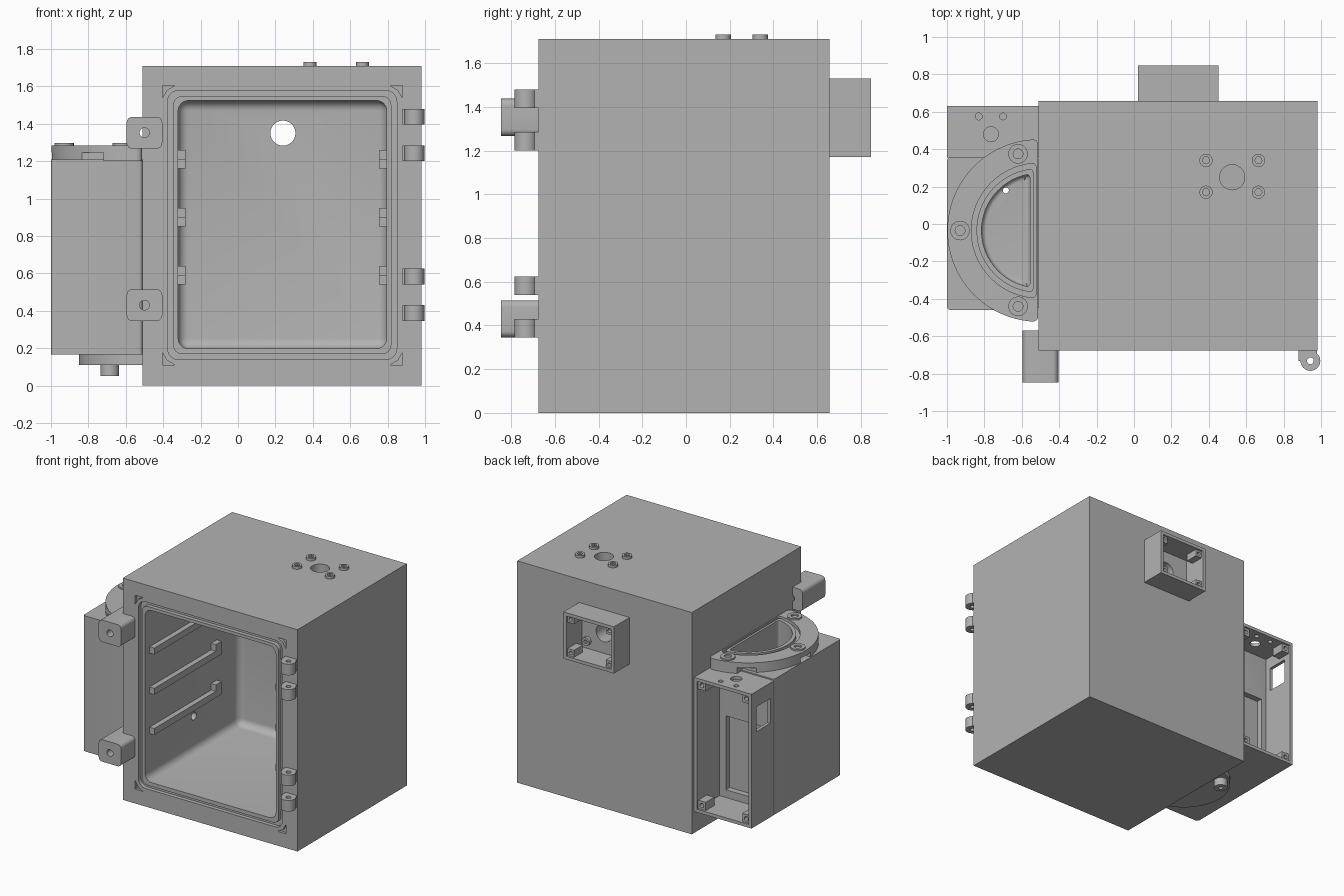
import bpy, bmesh, math
from mathutils import Vector

cube = bpy.data.objects.get("Cube")
if cube:
    bpy.data.objects.remove(cube)

grey = bpy.data.materials.new("plain_grey")
grey.use_nodes = True
GREY = (0.45, 0.45, 0.45, 1)
grey.diffuse_color = GREY
grey.node_tree.nodes["Principled BSDF"].inputs["Base Color"].default_value = GREY
parts = []


def finish(name, bm):
    bmesh.ops.recalc_face_normals(bm, faces=bm.faces)
    mesh = bpy.data.meshes.new(name)
    bm.to_mesh(mesh)
    bm.free()
    mesh.materials.append(grey)
    ob = bpy.data.objects.new(name, mesh)
    bpy.context.collection.objects.link(ob)
    parts.append(ob)
    return ob


def round_edges(bm, edges, radius):
    bmesh.ops.bevel(bm, geom=edges, offset=radius, segments=6, profile=0.5, affect='EDGES')


def box(name, x, y, z, radius=0, axis=None):
    """Box from three ranges; rounds the edges along one axis, or all of them."""
    bm = bmesh.new()
    bmesh.ops.create_cube(bm, size=1)
    for v in bm.verts:
        v.co = Vector([r[0] if c < 0 else r[1] for c, r in zip(v.co, (x, y, z))])
    if radius:
        round_edges(bm, [e for e in bm.edges if axis is None or
                         abs((e.verts[0].co - e.verts[1].co).normalized()[axis]) > 0.9], radius)
    return finish(name, bm)


def cyl(name, a, b, radius, lo, hi, axis=2, sides=40):
    """Cylinder along an axis; a and b are the other two coordinates in order."""
    bm = bmesh.new()
    ring = []
    for i in range(sides):
        t = 2 * math.pi * i / sides
        p = [a + radius * math.cos(t), b + radius * math.sin(t)]
        p.insert(axis, lo)
        ring.append(bm.verts.new(p))
    face = bm.faces.new(ring)
    extrude(bm, face, axis, hi - lo)
    return finish(name, bm)


def extrude(bm, face, axis, length):
    new = bmesh.ops.extrude_face_region(bm, geom=[face], use_keep_orig=True)
    move = Vector((0, 0, 0))
    move[axis] = length
    bmesh.ops.translate(bm, vec=move, verts=[g for g in new["geom"] if isinstance(g, bmesh.types.BMVert)])


CX, CY = -0.51, -0.035   # axis of the half-round side tank


def half_disc(name, radius, flat, lo, hi, corner=0, floor=0):
    """D-shaped prism, flat towards the cabinet, with rounded corners and floor."""
    bm = bmesh.new()
    half = math.acos((CX - flat) / radius)
    ring = []
    for i in range(49):
        t = math.pi - half + 2 * half * i / 48
        ring.append(bm.verts.new((CX + radius * math.cos(t), CY + radius * math.sin(t), lo)))
    extrude(bm, bm.faces.new(ring), 2, hi - lo)
    bmesh.ops.recalc_face_normals(bm, faces=bm.faces)
    if corner:
        round_edges(bm, [e for e in bm.edges if abs(e.verts[0].co.z - e.verts[1].co.z) > 0.001
                         and e.calc_face_angle(0) > 0.6], corner)
    if floor:
        round_edges(bm, [e for e in bm.edges if all(abs(v.co.z - lo) < 1e-5 for v in e.verts)], floor)
    return finish(name, bm)


def cut(target, *cutters, keep=False):
    for c in cutters:
        mod = target.modifiers.new("cut", 'BOOLEAN')
        mod.operation, mod.solver, mod.object = 'DIFFERENCE', 'EXACT', c
    bpy.context.view_layer.update()
    deps = bpy.context.evaluated_depsgraph_get()
    mesh = bpy.data.meshes.new_from_object(target.evaluated_get(deps))
    target.modifiers.clear()
    target.data = mesh
    if not keep:
        drop(*cutters)
    return target


def drop(*cutters):
    for c in cutters:
        parts.remove(c)
        bpy.data.objects.remove(c)


# Cabinet with rounded chamber
FRONT, BACK = -0.675, 0.657
cabinet = box("cabinet", (-0.51, 0.98), (FRONT, BACK), (0, 1.71))
cut(cabinet, box("chamber", (-0.32, 0.795), (-0.9, 0.47), (0.198, 1.524), 0.055))

# Door seal groove around the opening
groove = box("groove", (-0.377, 0.849), (-0.8, FRONT + 0.03), (0.139, 1.578), 0.06, 1)
cut(groove, box("core", (-0.347, 0.82), (-0.9, 0), (0.168, 1.548), 0.05, 1))
cut(cabinet, groove)

# Triangular corner recesses
for x, sx in ((-0.405, 1), (0.88, -1)):
    for z, sz in ((0.11, 1), (1.605, -1)):
        bm = bmesh.new()
        tri = [(x, z), (x + sx * 0.068, z), (x + sx * 0.025, z + sz * 0.025), (x, z + sz * 0.068)]
        extrude(bm, bm.faces.new([bm.verts.new((a, FRONT - 0.1, b)) for a, b in tri]), 1, 0.12)
        cut(cabinet, finish("corner", bm))

# Ports through back, roof and side wall
cut(cabinet, cyl("back_port", 0.24, 1.35, 0.067, 0.3, 0.8, 1),
    cyl("roof_port", 0.525, 0.25, 0.067, 1.4, 1.8))
side_port = cyl("side_port", -0.08, 0.47, 0.03, -0.6, -0.25, 0)
cut(cabinet, side_port, keep=True)
cut(cabinet, cyl("cable_screw_hole", 0.38, 1.256, 0.015, 0.62, 0.8, 1))

# Shelf rails with end stops
for side, x in (("left", (0.753, 0.82)), ("right", (-0.345, -0.28))):
    for z in (0.54, 0.85, 1.16):
        box("shelf_rail_" + side, x, (-0.62, 0.2), (z, z + 0.05))
        box("shelf_stop_" + side, x, (0.13, 0.2), (z + 0.05, z + 0.1))

# Roof bolts
for x in (0.385, 0.665):
    for y in (0.17, 0.34):
        cut(cyl("roof_bolt", x, y, 0.035, 1.70, 1.73),
            cyl("socket", x, y, 0.02, 1.715, 1.8, sides=6))

# Hinge knuckles
for z in (0.345, 0.54, 1.2, 1.395):
    pin = cyl("pin", 0.943, -0.732, 0.018, z - 0.1, z + 0.2)
    knuckle = cyl("hinge_knuckle", 0.943, -0.732, 0.053, z, z + 0.085)
    leaf = box("hinge_leaf", (0.88, 0.978), (-0.732, FRONT + 0.005), (z, z + 0.085))
    cut(knuckle, pin, keep=True)
    cut(leaf, pin)

# Latch lugs
for z in (0.43, 1.352):
    lug = box("latch_lug", (-0.595, -0.405), (-0.847, -0.57), (z - 0.085, z + 0.085), 0.03, 1)
    cut(lug, cyl("lug_hole", -0.5, z, 0.026, -1, -0.4, 1),
        box("cabinet_gap", (-0.51, 0), (FRONT, 0), (z - 0.2, z + 0.2)))


def open_box(name, x, z, y, wall, post, recess):
    """Box open to the back with drilled corner posts."""
    shell = box(name, x, y, z)
    cut(shell, box("inside", (x[0] + wall, x[1] - wall), (y[0] - 0.1 if recess else y[0] + 0.02, y[1] + 0.1),
                   (z[0] + wall, z[1] - wall)))
    for px in (x[0] + wall + post / 2, x[1] - wall - post / 2):
        for pz in (z[0] + wall + post / 2, z[1] - wall - post / 2):
            h = post / 2 + 0.004
            leg = box(name + "_post", (px - h, px + h), (y[1] - 0.12, y[1] - 0.015), (pz - h, pz + h))
            cut(leg, cyl("hole", px, pz, post * 0.27, y[1] - 0.08, y[1] + 0.1, 1, 24))
    return shell


# Rear junction box with cable screw
open_box("junction_box", (0.022, 0.452), (1.17, 1.53), (BACK, 0.847), 0.025, 0.05, True)
cut(cyl("cable_screw", 0.38, 1.256, 0.032, BACK - 0.01, BACK + 0.025, 1),
    cyl("socket", 0.38, 1.256, 0.015, BACK, BACK + 0.1, 1, 6))

# Electronics box on the side
case = open_box("electronics_box", (-1, -0.51), (0.165, 1.2), (0.355, 0.63), 0.025, 0.06, True)
cut(case, box("window", (-1.1, -0.9), (0.40, 0.57), (0.89, 1.08)),
    cyl("hole", -0.83, 0.575, 0.018, 1.1, 1.3), cyl("hole", -0.70, 0.575, 0.018, 1.1, 1.3),
    cyl("hole", -0.765, 0.48, 0.04, 1.1, 1.3))

# Side tank housing, flange and drain
tank = box("tank_housing", (-1, -0.51), (-0.46, 0.356), (0.165, 1.21), 0.02, 2)
flange = half_disc("tank_flange", 0.488, -0.512, 1.2, 1.285, 0.03)
base = half_disc("tank_base", 0.34, -0.511, 0.11, 0.166)
nozzle = cyl("drain_nozzle", -0.685, 0.18, 0.05, 0.05, 0.112)
pocket = half_disc("pocket", 0.305, -0.555, 0.2, 1.4, 0.03, 0.025)
drain = cyl("drain", -0.685, 0.18, 0.016, 0, 0.3)
for part in (tank, base, nozzle):
    cut(part, drain, keep=True)
cut(tank, side_port, pocket, keep=True)
cut(flange, pocket, keep=True)
drop(side_port, pocket, drain)
cut(tank, box("panel_recess", (-0.93, -0.59), (0.31, 0.5), (0.25, 0.82)))

# Flange seal groove and locating notches
ring = half_disc("ring", 0.36, -0.52, 1.26, 1.4, 0.04)
cut(ring, half_disc("ring_core", 0.332, -0.537, 1.2, 1.5, 0.03))
cut(flange, ring,
    box("notch", (-0.84, -0.72), (-0.7, -0.4), (1.1, 1.245)),
    box("notch", (-0.84, -0.72), (0.33, 0.7), (1.1, 1.245)),
    box("notch", (-1.1, -0.95), (-0.095, 0.025), (1.1, 1.245)))

# Flange bolts
for x, y in ((-0.62, 0.375), (-0.93, CY), (-0.62, -0.44)):
    cut(cyl("flange_bolt", x, y, 0.052, 1.27, 1.297),
        cyl("socket", x, y, 0.026, 1.28, 1.4, sides=24))

# Smooth curved faces, keep edges crisp
bpy.ops.object.select_all(action='DESELECT')
for ob in parts:
    ob.select_set(True)
bpy.context.view_layer.objects.active = cabinet
bpy.ops.object.shade_smooth_by_angle(angle=math.radians(30))
